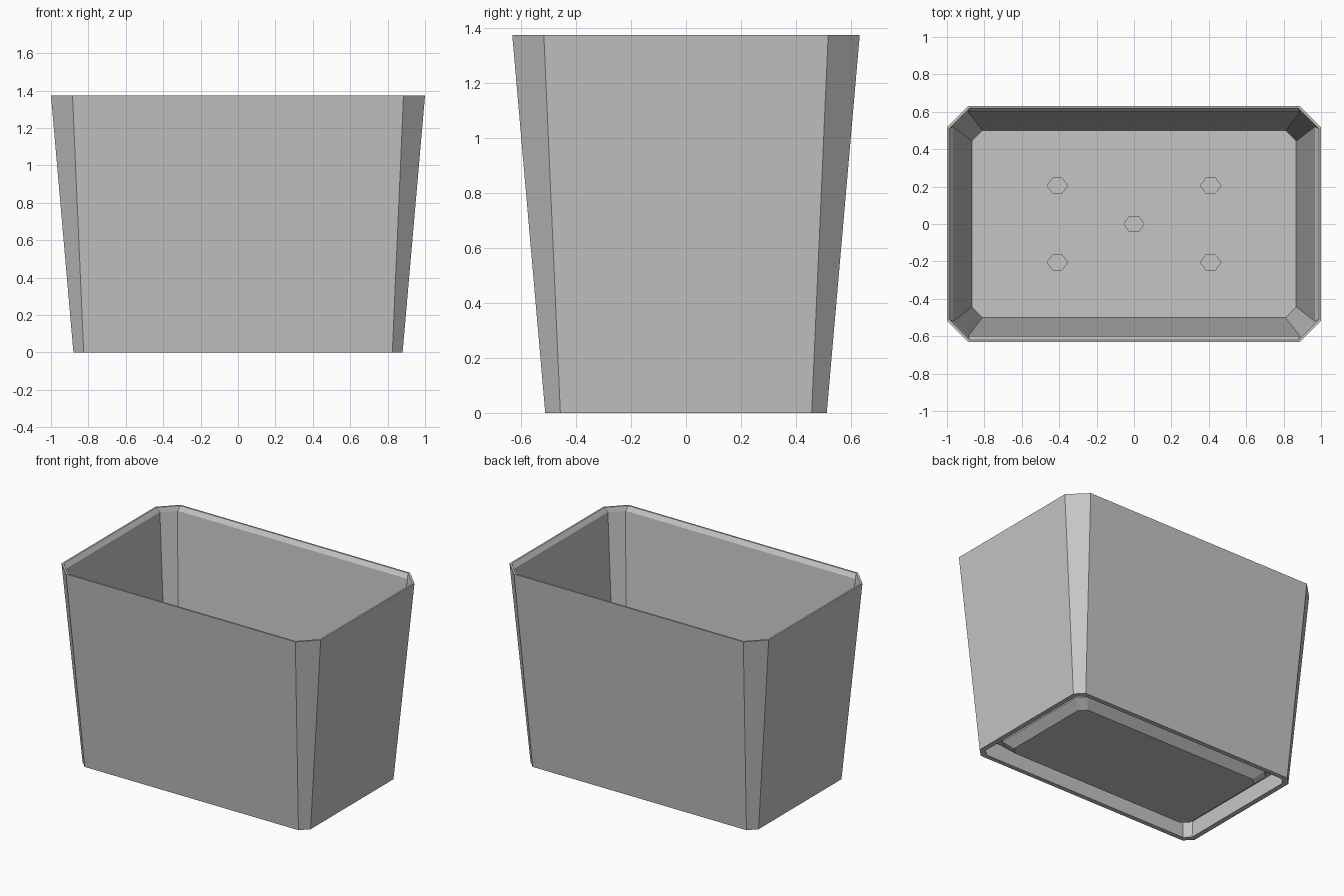
import bpy, bmesh, math

cube = bpy.data.objects.get("Cube")
if cube:
    bpy.data.objects.remove(cube, do_unlink=True)

grey = bpy.data.materials.new("plain_grey")
grey.use_nodes = True
grey.diffuse_color = (0.56, 0.56, 0.56, 1)
grey.node_tree.nodes["Principled BSDF"].inputs["Base Color"].default_value = grey.diffuse_color


def octagon(hx, hy, c, z):
    """Rectangle with cut corners, counter-clockwise."""
    return [(hx, hy - c, z), (hx - c, hy, z), (c - hx, hy, z), (-hx, hy - c, z),
            (-hx, c - hy, z), (c - hx, -hy, z), (hx - c, -hy, z), (hx, c - hy, z)]


def hexagon(x, y, z):
    return [(x + r * sx, y + h * sy, z) for r, h, sx, sy in
            ((.055, 0, 1, 0), (.025, .04, 1, 1), (.025, .04, -1, 1),
             (.055, 0, -1, 0), (.025, .04, -1, -1), (.025, .04, 1, -1))]


def loft(name, rings):
    """Skin a stack of rings and cap both ends."""
    bm = bmesh.new()
    loops = [[bm.verts.new(p) for p in ring] for ring in rings]
    for a, b in zip(loops, loops[1:]):
        for i in range(len(a)):
            j = (i + 1) % len(a)
            bm.faces.new((a[i], a[j], b[j], b[i]))
    bm.faces.new(loops[0])
    bm.faces.new(loops[-1])
    bmesh.ops.recalc_face_normals(bm, faces=bm.faces)
    mesh = bpy.data.meshes.new(name)
    bm.to_mesh(mesh)
    bm.free()
    mesh.materials.append(grey)
    obj = bpy.data.objects.new(name, mesh)
    bpy.context.collection.objects.link(obj)
    return obj


# Tapered body: underside recess, foot rim, outer wall, bevelled lip, inner wall, floor
body = loft("planter_body", [octagon(*r) for r in (
    (.855, .49, .045, .12),
    (.845, .48, .04, 0),
    (.88, .512, .055, 0),
    (1, .632, .115, 1.375),
    (.988, .62, .11, 1.375),
    (.967, .6, .08, 1.345),
    (.867, .5, .057, .2))])

# Bevelled plinth hanging in the underside recess
loft("base_plinth", [octagon(*r) for r in (
    (.72, .355, .045, .003),
    (.775, .41, .05, .055),
    (.775, .41, .05, .13))])

# Five drain holes in the floor
holes = [(0, 0)] + [(sx * .41, sy * .205) for sx in (-1, 1) for sy in (-1, 1)]
for x, y in holes:
    cutter = loft("drain_cutter", [hexagon(x, y, z) for z in (.14, .26)])
    cutter.hide_render = True
    mod = body.modifiers.new("drain_hole", 'BOOLEAN')
    mod.operation = 'DIFFERENCE'
    mod.solver = 'EXACT'
    mod.object = cutter
    bpy.context.view_layer.objects.active = body
    bpy.ops.object.modifier_apply(modifier=mod.name)
    bpy.data.objects.remove(cutter, do_unlink=True)
